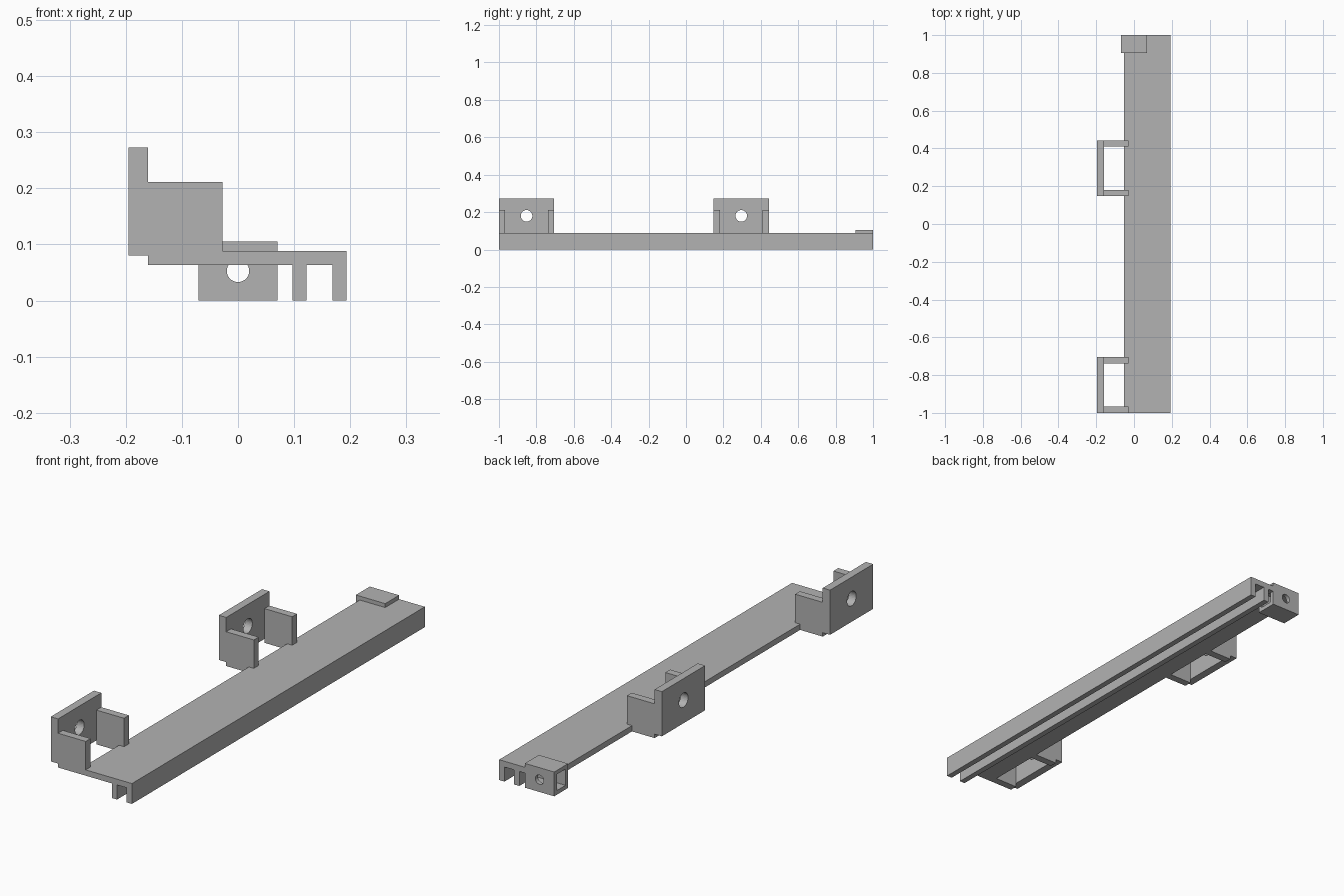
import bpy
import bmesh
from math import pi
from mathutils import Matrix, Vector

cube = bpy.data.objects.get("Cube")
if cube:
    bpy.data.objects.remove(cube, do_unlink=True)

grey = bpy.data.materials.new("plain_grey")
grey.use_nodes = True
grey.diffuse_color = (0.45, 0.45, 0.45, 1)
grey.node_tree.nodes["Principled BSDF"].inputs["Base Color"].default_value = grey.diffuse_color


def finish(name, bm):
    bmesh.ops.recalc_face_normals(bm, faces=bm.faces)
    mesh = bpy.data.meshes.new(name)
    bm.to_mesh(mesh)
    bm.free()
    mesh.materials.append(grey)
    obj = bpy.data.objects.new(name, mesh)
    bpy.context.collection.objects.link(obj)
    return obj


def box(name, x, y, z):
    bm = bmesh.new()
    bmesh.ops.create_cube(bm, size=1)
    for v in bm.verts:
        v.co = [lo + (c + 0.5) * (hi - lo) for c, (lo, hi) in zip(v.co, (x, y, z))]
    return finish(name, bm)


def extrude_y(name, profile, y0, y1):
    bm = bmesh.new()
    face = bm.faces.new([bm.verts.new((x, y0, z)) for x, z in profile])
    new = bmesh.ops.extrude_face_region(bm, geom=[face])["geom"]
    verts = [g for g in new if isinstance(g, bmesh.types.BMVert)]
    bmesh.ops.translate(bm, verts=verts, vec=(0, y1 - y0, 0))
    return finish(name, bm)


def cylinder(name, center, radius, depth, axis):
    bm = bmesh.new()
    turn = Matrix.Rotation(pi / 2, 4, axis)
    bmesh.ops.create_cone(bm, cap_ends=True, segments=32, radius1=radius, radius2=radius,
                          depth=depth, matrix=Matrix.Translation(Vector(center)) @ turn)
    return finish(name, bm)


def combine(target, other, operation):
    other.hide_render = True
    mod = target.modifiers.new("combine", "BOOLEAN")
    mod.operation = operation
    mod.solver = "EXACT"
    mod.object = other
    bpy.context.view_layer.objects.active = target
    bpy.ops.object.modifier_apply(modifier=mod.name)
    bpy.data.objects.remove(other, do_unlink=True)


# Long plate with two ribs underneath
TOP, UNDER = 0.088, 0.063
rail = extrude_y("rail", [(-0.052, TOP), (0.193, TOP), (0.193, 0), (0.168, 0), (0.168, UNDER),
                          (0.122, UNDER), (0.122, 0), (0.097, 0), (0.097, UNDER),
                          (-0.052, UNDER)], -1, 1)

# Hollow screw block at the back end
block = box("end_block", (-0.07, 0.07), (0.905, 1), (0, 0.105))
combine(rail, block, "UNION")
slot = box("slot_cutter", (-0.1, 0.07), (0.923, 0.982), (0.018, TOP))
combine(rail, slot, "DIFFERENCE")
bore = cylinder("bore_cutter", (0, 0.95, 0.053), 0.02, 0.2, "X")
combine(rail, bore, "DIFFERENCE")

# Two open brackets along the right edge
LENGTH, WALL = 0.295, 0.033
SIDE = [(-0.18, 0.08), (-0.16, 0.08), (-0.16, UNDER), (-0.052, UNDER), (-0.052, TOP),
        (-0.028, TOP), (-0.028, 0.211), (-0.18, 0.211)]
for place, y in (("front", -1), ("back", 0.148)):
    bracket = box(place + "_bracket", (-0.195, -0.16), (y, y + LENGTH), (0.08, 0.273))
    for start in (y, y + LENGTH - WALL):
        side = extrude_y("bracket_side", SIDE, start, start + WALL)
        combine(bracket, side, "UNION")
    hole = cylinder("hole_cutter", (-0.18, y + LENGTH / 2, 0.18), 0.031, 0.2, "Y")
    combine(bracket, hole, "DIFFERENCE")
